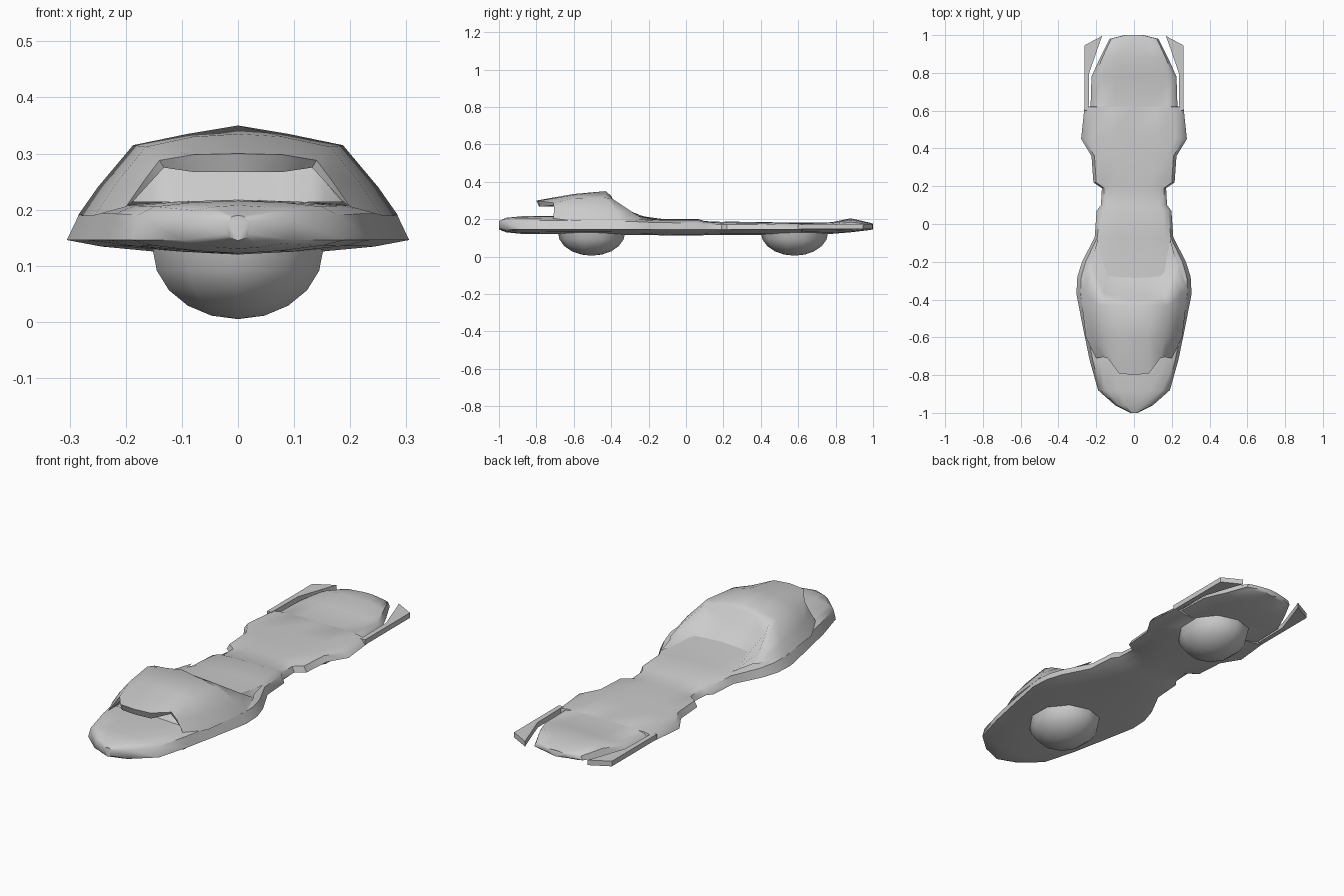
import bpy
import bmesh
from math import radians

if "Cube" in bpy.data.objects:
    bpy.data.objects.remove(bpy.data.objects["Cube"], do_unlink=True)

# One plain grey paint for the whole craft
grey = bpy.data.materials.new("plain_grey")
grey.use_nodes = True
paint = (0.6, 0.6, 0.6, 1)
grey.diffuse_color = paint
grey.node_tree.nodes["Principled BSDF"].inputs["Base Color"].default_value = paint


def finish(name, bm, angle):
    """Turn a bmesh into a painted, shaded object."""
    bmesh.ops.recalc_face_normals(bm, faces=bm.faces)
    mesh = bpy.data.meshes.new(name)
    bm.to_mesh(mesh)
    bm.free()
    mesh.materials.append(grey)
    obj = bpy.data.objects.new(name, mesh)
    bpy.context.collection.objects.link(obj)
    bpy.ops.object.select_all(action="DESELECT")
    obj.select_set(True)
    bpy.context.view_layer.objects.active = obj
    bpy.ops.object.shade_smooth_by_angle(angle=radians(angle))
    return obj


def mirrored(half):
    """Complete a half section whose points start on the right side."""
    return half + [(-x, y, z) for x, y, z in reversed(half) if x > 0]


def loft(name, sections, closed, angle):
    """Skin neighbouring sections; closed ones also get end caps."""
    bm = bmesh.new()
    rows = [[bm.verts.new(p) for p in section] for section in sections]
    count = len(rows[0])
    for first, second in zip(rows, rows[1:]):
        for i in range(count if closed else count - 1):
            j = (i + 1) % count
            bm.faces.new((first[i], first[j], second[j], second[i]))
    if closed:
        bm.faces.new(rows[0])
        bm.faces.new(rows[-1])
    return finish(name, bm, angle)


def hull_section(y, width, top, bottom):
    """Flat, sharp-rimmed hull section: deck, shoulder, rim and keel."""
    rim = max(bottom + 0.012, 0.146)
    height = top - rim
    half = [(width * 0.45, y, top - height * 0.05),
            (width * 0.78, y, top - height * 0.15),
            (width * 0.93, y, top - height * 0.35),
            (width, y, rim),
            (width * 0.8, y, bottom + (rim - bottom) * 0.6),
            (width * 0.4, y, bottom + (rim - bottom) * 0.2)]
    left = [(-x, py, z) for x, py, z in reversed(half)]
    return [(0, y, top)] + half + [(0, y, bottom)] + left


# Hull: station, half width, deck height, keel height
stations = [
    (-1, .02, .19, .145), (-.96, .1, .208, .13), (-.88, .19, .216, .122),
    (-.72, .235, .218, .12), (-.55, .27, .218, .12), (-.37, .305, .215, .117),
    (-.28, .3, .21, .117), (-.2, .275, .204, .116), (-.07, .208, .2, .112),
    (.07, .198, .2, .112), (.1, .175, .19, .115), (.19, .17, .186, .115),
    (.22, .215, .187, .115), (.36, .225, .186, .116), (.45, .28, .184, .116),
    (.62, .262, .182, .118), (.622, .23, .182, .118), (.78, .225, .184, .122),
    (.88, .18, .205, .13), (.98, .13, .182, .142), (1, .05, .176, .146),
]
loft("hull", [hull_section(*s) for s in stations], True, 45)

# Cowl skin, from the front lip to the raised rear rim
lip = [(.2, -.71, .205), (.165, -.705, .255), (.14, -.71, .288), (.08, -.79, .298), (0, -.8, .3)]
crown = [(.255, -.6, .19), (.215, -.6, .25), (.165, -.6, .312), (.08, -.6, .33), (0, -.6, .335)]
crest = [(.285, -.35, .19), (.25, -.37, .24), (.187, -.43, .315), (.09, -.43, .335), (0, -.43, .35)]
rear_rim = [(.24, -.22, .197), (.225, -.29, .24), (.172, -.395, .31), (.08, -.4, .32), (0, -.4, .325)]

# Intake under the lip, with a sloping screen at the back
mouth = [(.186, -.7, .216), (.155, -.7, .25), (.132, -.705, .275), (.078, -.78, .267), (0, -.785, .267)]
throat = [(x, max(y + 0.06, -.63), z) for x, y, z in mouth]
screen_foot = [(x, -.67, .214) for x, y, z in mouth]

# Scooped floor behind the rear rim
scoop = [(x * 0.92, y + 0.03, .2 + (z - .2) * 0.5) for x, y, z in rear_rim]
scoop_floor = [(x * 0.8, y + 0.14, .195) for x, y, z in rear_rim]

cowl = [screen_foot, throat, mouth, lip, crown, crest, rear_rim, scoop, scoop_floor]
loft("cowl", [mirrored(s) for s in cowl], False, 45)

# Tail fins: thin blades hooked inward at the tip
fin_outline = [(.263, .6), (.263, .945), (.168, .996), (.18, .965), (.237, .8), (.24, .6)]
for side, label in ((1, "left"), (-1, "right")):
    lower = [(side * x, y, .147) for x, y in fin_outline]
    upper = [(x, y, .172) for x, y, z in lower]
    loft(label + "_tail_fin", [lower, upper], True, 30)

# Hover pods: shallow faceted domes under the hull
for label, y in (("front", -.505), ("rear", .58)):
    bm = bmesh.new()
    bmesh.ops.create_uvsphere(bm, u_segments=10, v_segments=10, radius=1)
    bmesh.ops.delete(bm, geom=[v for v in bm.verts if v.co.z > 0.1], context="VERTS")
    for v in bm.verts:
        v.co = (v.co.x * .16, v.co.y * .18 + y, v.co.z * .125 + .13)
    finish(label + "_hover_pod", bm, 60)
